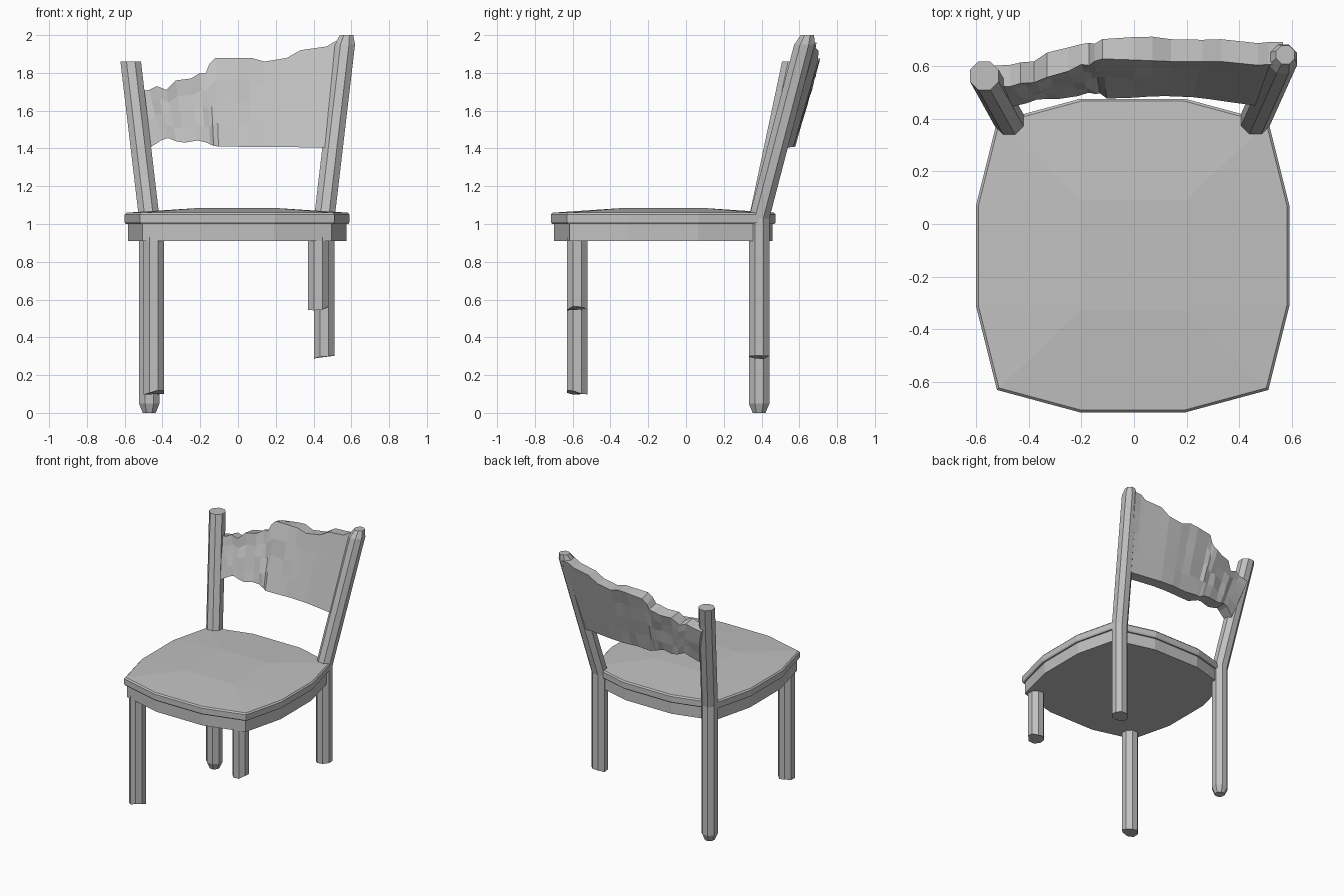
import bpy, bmesh, math, random
from mathutils import Vector

random.seed(4)
if "Cube" in bpy.data.objects:
    bpy.data.objects.remove(bpy.data.objects["Cube"], do_unlink=True)

GREY = (0.53, 0.53, 0.53, 1)
mat = bpy.data.materials.new("weathered_grey")
mat.use_nodes = True
mat.diffuse_color = GREY
mat.node_tree.nodes["Principled BSDF"].inputs["Base Color"].default_value = GREY


def loft(name, rings):
    """Skin closed rings of equal length and cap both ends."""
    bm = bmesh.new()
    rows = [[bm.verts.new(p) for p in ring] for ring in rings]
    n = len(rows[0])
    for a, b in zip(rows, rows[1:]):
        for i in range(n):
            j = (i + 1) % n
            bm.faces.new((a[i], a[j], b[j], b[i]))
    bm.faces.new(rows[0][::-1])
    bm.faces.new(rows[-1])
    bmesh.ops.remove_doubles(bm, verts=bm.verts, dist=0.0005)
    bmesh.ops.recalc_face_normals(bm, faces=bm.faces)
    mesh = bpy.data.meshes.new(name)
    bm.to_mesh(mesh)
    bm.free()
    mesh.materials.append(mat)
    obj = bpy.data.objects.new(name, mesh)
    bpy.context.collection.objects.link(obj)
    return obj


def post(name, stations, broken=False):
    """Eight-sided post through (x, y, z, radius); the first end may be splintered."""
    rings = []
    for k, (x, y, z, r) in enumerate(stations):
        ring = []
        for i in range(8):
            a = math.pi / 4 * (i + 0.5)
            dz = random.uniform(-0.005, 0.022) if broken and k == 0 else 0
            ring.append(Vector((x + r * math.cos(a), y + r * math.sin(a), z + dz)))
        rings.append(ring)
    return loft(name, rings)


def interp(table, x):
    """Piecewise linear lookup."""
    for (x0, y0), (x1, y1) in zip(table, table[1:]):
        if x <= x1:
            break
    t = min(max((x - x0) / (x1 - x0), 0), 1)
    return y0 + (y1 - y0) * t


# Seat: bowed outline, apron below an overhanging lip, gently domed top
CX, CY = -0.005, -0.12
outline = [(-.515, -.51), (-.2, -.595), (.2, -.595), (.515, -.51),
           (.595, -.19), (.595, .19), (.515, .51), (.2, .595),
           (-.2, .595), (-.515, .51), (-.595, .19), (-.595, -.19)]


def seat_ring(scale, z):
    return [Vector((CX + x * scale, CY + y * scale, z)) for x, y in outline]


crown = [Vector((CX + math.copysign(0.2, x), CY + math.copysign(0.21, y), 1.085))
         for x, y in outline]
loft("seat_apron", [seat_ring(0.972, 0.91), seat_ring(0.972, 1.005)])
loft("seat_top", [seat_ring(0.99, 1.0), seat_ring(1, 1.01),
                  seat_ring(1, 1.05), seat_ring(0.985, 1.06), crown])

# Front legs, both snapped off at different heights
R = 0.059
post("front_right_leg", [(-.445, -.575, .10, R), (-.445, -.575, .93, R)], True)
post("front_left_leg", [(.425, -.575, .545, R), (.425, -.575, .93, R)], True)

# Back legs run up into the leaning back posts
post("back_right_post", [(-.47, .387, 0, .037), (-.47, .387, .05, R),
                         (-.47, .387, 1.03, R), (-.568, .563, 1.86, R)])
post("back_left_post", [(.457, .387, .285, R), (.457, .387, 1.03, R),
                        (.565, .627, 1.95, R), (.575, .643, 2.0, .038)], True)

# Splintered back panel: ragged edges, curved and leaning back
top_edge = [(-.55, 1.70), (-.47, 1.71), (-.43, 1.73), (-.38, 1.71), (-.33, 1.76),
            (-.25, 1.77), (-.20, 1.80), (-.17, 1.80), (-.15, 1.85), (-.12, 1.88),
            (0, 1.88), (.07, 1.88), (.14, 1.86), (.26, 1.88), (.33, 1.92),
            (.47, 1.94), (.51, 1.965), (.565, 1.97)]
low_edge = [(-.47, 1.40), (-.38, 1.46), (-.34, 1.44), (-.28, 1.43),
            (-.2, 1.445), (-.12, 1.41), (.48, 1.405)]
bow = [(-.5, .435), (-.2, .485), (.2, .487), (.5, .445)]
ROWS = 5
THICK = 0.086

sections = []
for xt, zt in top_edge:
    rough = interp([(-.5, .008), (-.15, .010), (.15, .003), (.4, 0)], xt)
    chip = interp([(-.55, .02), (-.12, .035), (.05, .006), (.5, .012)], xt)
    front, back = [], []
    for r in range(ROWS):
        t = r / (ROWS - 1)
        x = xt * (0.86 + 0.14 * t)
        zb = interp(low_edge, xt * 0.86)
        inner = 0 < r < ROWS - 1
        for side, offset in ((front, 0), (back, THICK)):
            z = zb + (zt - zb) * t
            if side is back and r == ROWS - 1:
                z -= chip * random.uniform(0.3, 1)
            y = interp(bow, x) + offset + 0.29 * (z - 1.41)
            y += random.uniform(-1, 1) * rough
            if inner:
                z += random.uniform(-1, 1) * rough
            side.append(Vector((x, y, z)))
    sections.append(front + back[::-1])
loft("back_panel", sections)
